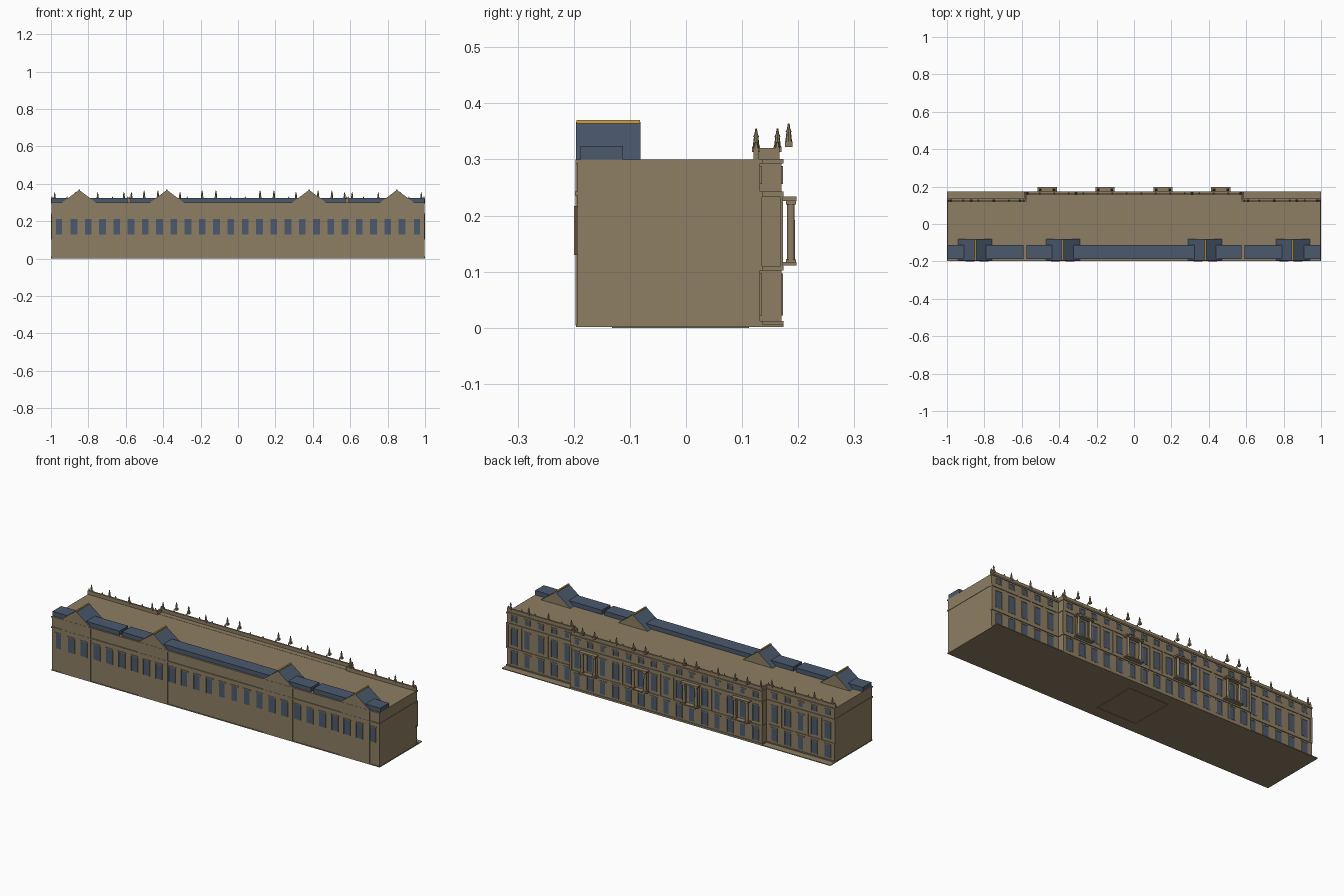
import bpy, bmesh
from mathutils import Matrix, Vector

old = bpy.data.objects.get("Cube")
if old:
    bpy.data.objects.remove(old, do_unlink=True)


def material(name, rgb):
    m = bpy.data.materials.new(name)
    m.use_nodes = True
    m.diffuse_color = (*rgb, 1)
    m.node_tree.nodes["Principled BSDF"].inputs["Base Color"].default_value = (*rgb, 1)
    return m


STONE = material("stone", (0.27, 0.21, 0.125))
SLATE = material("slate", (0.07, 0.1, 0.155))
GLASS = material("glass", (0.07, 0.1, 0.155))
GOLD = material("gold", (0.6, 0.36, 0.06))


class Part:
    """Collects simple solids into one named object."""

    def __init__(self, name, *mats):
        self.name, self.mats, self.bm = name, mats, bmesh.new()

    def box(self, x, y, z):
        size = Matrix.Diagonal((x[1] - x[0], y[1] - y[0], z[1] - z[0], 1))
        mid = Vector((sum(x), sum(y), sum(z))) / 2
        bmesh.ops.create_cube(self.bm, size=1, matrix=Matrix.Translation(mid) @ size)

    def cone(self, x, y, z, r1, r2, sides=8):
        bmesh.ops.create_cone(self.bm, cap_ends=True, segments=sides, radius1=r1, radius2=r2,
                              depth=z[1] - z[0],
                              matrix=Matrix.Translation((x, y, sum(z) / 2)))

    def prism(self, profile, y):
        ends = [[self.bm.verts.new((px, py, pz)) for px, pz in profile] for py in y]
        n = len(profile)
        self.bm.faces.new(ends[0])
        self.bm.faces.new(ends[1][::-1])
        for i in range(n):
            j = (i + 1) % n
            self.bm.faces.new((ends[0][i], ends[1][i], ends[1][j], ends[0][j]))

    def done(self, rule=None):
        bmesh.ops.recalc_face_normals(self.bm, faces=self.bm.faces)
        if rule:
            for f in self.bm.faces:
                f.material_index = rule(f)
        me = bpy.data.meshes.new(self.name)
        self.bm.to_mesh(me)
        self.bm.free()
        for m in self.mats:
            me.materials.append(m)
        ob = bpy.data.objects.new(self.name, me)
        bpy.context.collection.objects.link(ob)
        return ob


FRONT, WING, MID = -0.193, 0.132, 0.17
SPLIT = 0.583
GABLES = (-0.85, -0.38, 0.38, 0.85)
PITCH = 0.0775
BAYS = [i * PITCH for i in (-6, -2, 2, 6)]
mid_x = [i * PITCH for i in range(-7, 8)]
wing_x = [s * (0.63 + i * 0.081) for s in (-1, 1) for i in range(5)]
front_x = [(i - 12.5) * 0.0763 for i in range(26)]
back_bays = [(x, MID) for x in mid_x] + [(x, WING) for x in wing_x]

# Main block, projecting centre and ground slab
p = Part("main_block", STONE)
p.box((-0.998, 0.998), (FRONT, WING), (0.002, 0.3))
p.box((-SPLIT, SPLIT), (0.1, MID), (0.002, 0.3))
p.done()
p = Part("ground_slab", STONE)
p.box((-1, 1), (-0.196, 0.174), (0.0015, 0.006))
p.done()

# Shallow front pavilions below the gables
p = Part("front_pavilions", STONE)
for x in GABLES:
    p.box((x - 0.09, x + 0.09), (-0.197, FRONT), (0.004, 0.3))
p.done()

# Horizontal mouldings around the walls
p = Part("string_courses", STONE)
p.box((-1, 1), (-0.198, FRONT), (0.236, 0.243))
p.box((-1, 1), (-0.197, FRONT), (0.293, 0.3))
for s in (-1, 1):
    p.box(sorted((s, s * 0.997)), (-0.196, WING), (0.236, 0.243))
for z in ((0.006, 0.012), (0.102, 0.11), (0.233, 0.243), (0.293, 0.301)):
    p.box((-SPLIT - 0.003, SPLIT + 0.003), (0.13, MID + 0.004), z)
    for s in (-1, 1):
        p.box(sorted((s, s * SPLIT)), (0.12, WING + 0.004), z)
p.done()

# Window surrounds and glass
frames, glass = Part("window_surrounds", STONE), Part("window_glass", GLASS)


def window(x, y, side, z, half):
    a, b = sorted((y - side * 0.001, y + side * 0.003))
    frames.box((x - half - 0.004, x - half), (a, b), z)
    frames.box((x + half, x + half + 0.004), (a, b), z)
    frames.box((x - half - 0.006, x + half + 0.006), (a, b), (z[1], z[1] + 0.005))
    a, b = sorted((y - side * 0.001, y + side * 0.001))
    glass.box((x - half, x + half), (a, b), z)


for x in front_x:
    on_pavilion = any(abs(x - g) < 0.09 for g in GABLES)
    window(x, -0.197 if on_pavilion else FRONT, -1, (0.13, 0.212), 0.018)
for x, y in back_bays:
    window(x, y, 1, (0.022, 0.092), 0.016)
    window(x, y, 1, (0.125, 0.215), 0.016)
    window(x, y, 1, (0.256, 0.283), 0.013)
frames.done()
glass.done()

# Pilasters between the rear windows
p = Part("rear_pilasters", STONE)
edges = [((i - 0.5) * PITCH, MID) for i in range(-7, 9)]
edges += [(s * (0.5895 + i * 0.081), WING) for s in (-1, 1) for i in range(6)]
for x, y in edges:
    p.box((x - 0.006, x + 0.006), (y - 0.002, y + 0.003), (0.11, 0.235))
p.done()

# Column bays standing on ledges
p = Part("column_bays", STONE)
for bay in BAYS:
    for z in ((0.111, 0.117), (0.226, 0.234)):
        p.box((bay - 0.052, bay + 0.052), (MID, 0.197), z)
    for s in (-1, 1):
        x = bay + s * 0.037
        p.cone(x, 0.187, (0.117, 0.226), 0.0075, 0.0065, 12)
        p.box((x - 0.009, x + 0.009), (0.178, 0.196), (0.117, 0.122))
        p.box((x - 0.009, x + 0.009), (0.178, 0.196), (0.22, 0.226))
p.done()

# Rear parapet with small finials
p = Part("rear_parapet", STONE)
p.box((-SPLIT, SPLIT), (0.158, 0.167), (0.3, 0.32))
for s in (-1, 1):
    p.box(sorted((s, s * SPLIT)), (0.12, 0.129), (0.3, 0.32))
    p.box(sorted((s * SPLIT, s * (SPLIT - 0.009))), (0.12, 0.167), (0.3, 0.32))
for x, y in edges:
    p.cone(x, y - 0.007, (0.32, 0.331), 0.005, 0.002, 6)
p.done()

# Roof statues on pedestals
p = Part("roof_statues", STONE)


def statue(x, y, z):
    p.box((x - 0.007, x + 0.007), (y - 0.007, y + 0.007), (z, z + 0.01))
    p.cone(x, y, (z + 0.01, z + 0.027), 0.006, 0.004)
    p.cone(x, y, (z + 0.027, z + 0.035), 0.0055, 0.002)
    p.cone(x, y, (z + 0.034, z + 0.042), 0.0028, 0.0015, 6)


for bay in BAYS:
    for s in (-1, 1):
        statue(bay + s * 0.037, 0.183, 0.322)
for s in (-1, 1):
    for x in (0.98, 0.87, 0.75, 0.61):
        statue(s * x, 0.125, 0.313)
    for x in (0.57, 0.31):
        statue(s * x, 0.163, 0.313)
p.done()

# Low slate roofs along the front
p = Part("slate_roofs", SLATE)
for x in ((-0.998, -0.59), (-0.575, 0.575), (0.59, 0.998)):
    p.box(x, (-0.188, -0.112), (0.3, 0.324))
p.done()

# Cross gables with stone ends and gilt ridges
p = Part("cross_gables", SLATE, STONE)
ridge = Part("gilt_ridges", GOLD)
for x in GABLES:
    p.prism([(x - 0.09, 0.3), (x + 0.09, 0.3), (x, 0.367)], (-0.196, -0.081))
    ridge.box((x - 0.004, x + 0.004), (-0.195, -0.082), (0.363, 0.37))
p.done(lambda f: 1 if abs(f.normal.y) > 0.5 else 0)
ridge.done()

# Thin square and ring set into the underside
p = Part("underside_ring", STONE)
for s in (-1, 1):
    a, b = sorted((s * 0.118, s * 0.122))
    p.box((a, b), (-0.132, 0.112), (0, 0.0015))
    p.box((-0.122, 0.122), (a - 0.01, b - 0.01), (0, 0.0015))
p.done()
bpy.ops.mesh.primitive_torus_add(major_radius=0.112, minor_radius=0.005, major_segments=48,
                                 minor_segments=4, location=(0, -0.01, 0.0008))
ring = bpy.context.object
ring.name = "underside_rosette"
ring.scale.z = 0.15
ring.data.materials.append(STONE)
